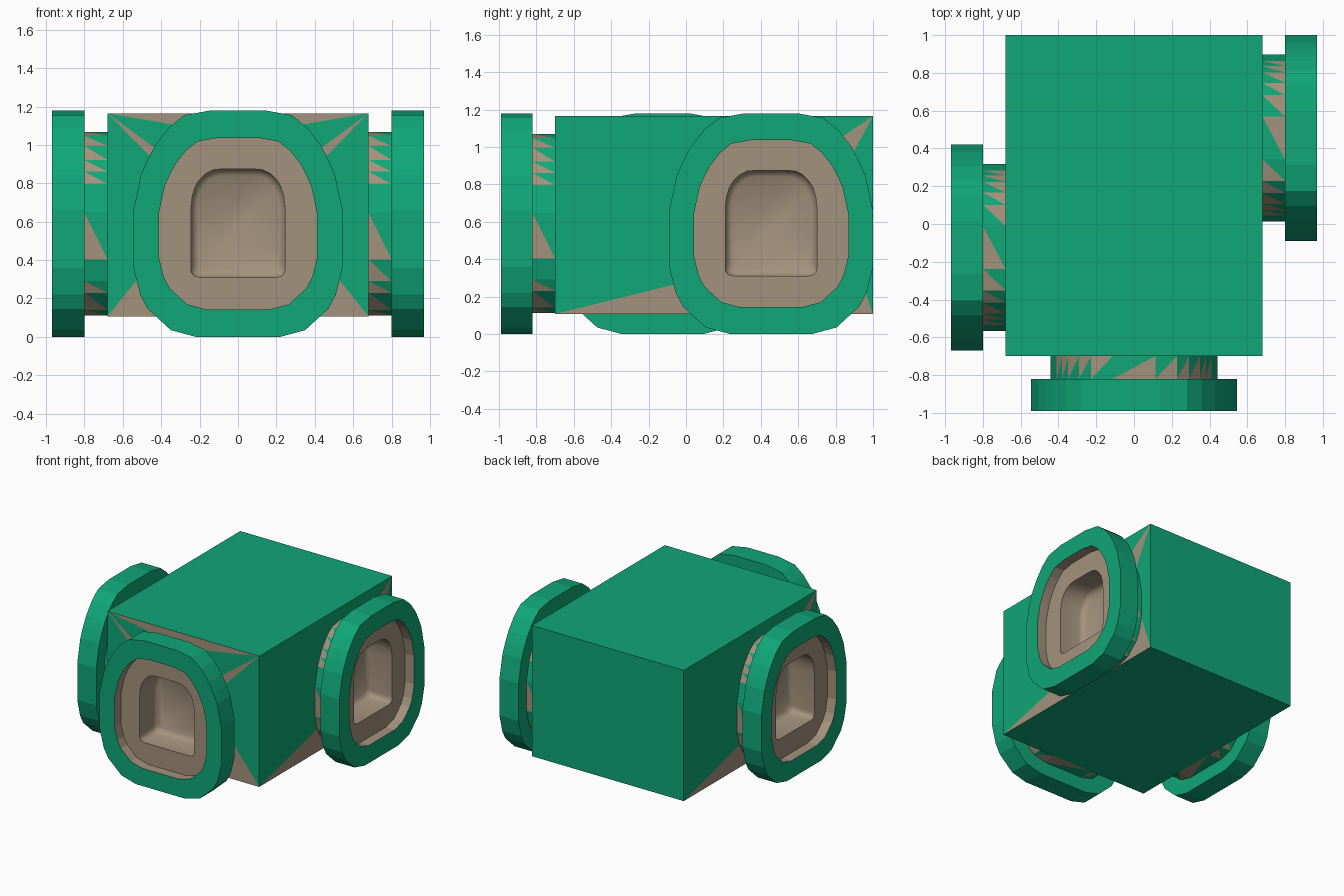
import bpy, bmesh, math
from mathutils import Matrix, Vector

cube = bpy.data.objects.get("Cube")
if cube:
    bpy.data.objects.remove(cube, do_unlink=True)


def material(name, rgb):
    m = bpy.data.materials.new(name)
    m.use_nodes = True
    m.diffuse_color = (*rgb, 1)
    m.node_tree.nodes["Principled BSDF"].inputs["Base Color"].default_value = (*rgb, 1)
    return m


MATERIALS = [material("green", (0.005, 0.385, 0.185)),
             material("beige", (0.37, 0.29, 0.205))]
GREEN, BEIGE = 0, 1
MID = 0.59                     # height of the port centres
BOTTOM, TOP = 0.107, 1.165     # body heights
HALF_X, FRONT, BACK = 0.68, -0.70, 1.0

# Right halves of the flange outline and the pocket outline, bottom to top
FLANGE = [(.22, 0), (.35, .035), (.47, .145), (.51, .22), (.545, .36), (.545, .66),
          (.505, .845), (.47, .925), (.43, 1.0), (.36, 1.09), (.28, 1.155), (.14, 1.18)]
POCKET = [(.20, .31), (.23, .318), (.243, .335), (.245, .36), (.245, .45), (.245, .67),
          (.238, .735), (.222, .785), (.2, .82), (.17, .85), (.13, .87), (.08, .875)]
HALF = len(FLANGE)


def outline(half, scale=1):
    pts = half + [(-u, z) for u, z in reversed(half)]
    return [(u * scale, MID + (z - MID) * scale) for u, z in pts]


def finish(bm, name):
    bmesh.ops.remove_doubles(bm, verts=bm.verts, dist=1e-5)
    bmesh.ops.recalc_face_normals(bm, faces=bm.faces)
    mesh = bpy.data.meshes.new(name)
    bm.to_mesh(mesh)
    bm.free()
    for m in MATERIALS:
        mesh.materials.append(m)
    obj = bpy.data.objects.new(name, mesh)
    bpy.context.collection.objects.link(obj)


def face(bm, verts, colour, smooth=False):
    f = bm.faces.new(verts)
    f.material_index = colour
    f.smooth = smooth


def build_port(name, turn, offset, wall):
    """Neck, flange, recess and pocket lofted outward from the wall."""
    bm = bmesh.new()
    rot = Matrix.Rotation(turn, 3, 'Z')

    def ring(pts, depth):
        return [bm.verts.new(rot @ Vector((offset + u, -wall - depth, z))) for u, z in pts]

    def loft(a, b, colour, smooth=False):
        for i in range(len(a)):
            j = (i + 1) % len(a)
            face(bm, (a[i], a[j], b[j], b[i]), colour, smooth)

    neck, opening, hole = outline(FLANGE, .81), outline(FLANGE, .757), outline(POCKET)
    neck_in, neck_out = ring(neck, 0), ring(neck, .12)

    # Neck: split quads striped in two colours
    for i in range(2 * HALF):
        j = (i + 1) % (2 * HALF)
        plain = i in (3, 5, HALF + 5)
        left = i >= HALF
        face(bm, (neck_in[i], neck_in[j], neck_out[j]),
             BEIGE if left and not plain else GREEN)
        face(bm, (neck_in[i], neck_out[j], neck_out[i]),
             GREEN if left or plain else BEIGE)

    # Flange
    flange_in, flange_out = ring(outline(FLANGE), .12), ring(outline(FLANGE), .29)
    lip, floor = ring(opening, .29), ring(opening, .21)
    loft(neck_out, flange_in, GREEN)
    loft(flange_in, flange_out, GREEN)
    loft(flange_out, lip, GREEN)

    # Recess and rounded pocket
    rim, deep = ring(hole, .21), ring(hole, .03)
    loft(lip, floor, BEIGE)
    loft(floor, rim, BEIGE)
    loft(rim, deep, BEIGE, True)
    for scale, depth in ((.97, .01), (.88, -.01)):
        inner = ring([(u * scale, MID + (z - MID) * scale) for u, z in hole], depth)
        loft(deep, inner, BEIGE, True)
        deep = inner
    face(bm, deep, BEIGE, True)
    finish(bm, name)


def add_wall(bm, turn, offset, wall, left, right, side):
    """Wall around a neck, as fans of triangles from its corners."""
    rot = Matrix.Rotation(turn, 3, 'Z')

    def vert(u, z):
        return bm.verts.new(rot @ Vector((u, -wall, z)))

    p = [vert(offset + u, z) for u, z in outline(FLANGE, .81)]
    bl, br = vert(left, BOTTOM), vert(right, BOTTOM)
    tl, tr = vert(left, TOP), vert(right, TOP)
    last = 2 * HALF - 1
    wedge = (7, 8) if side else (7,)
    for i in range(HALF - 1):
        low = i < 5
        # right half, then its mirror
        colour = BEIGE if i < 4 or i in wedge else GREEN
        face(bm, (br if low else tr, p[i], p[i + 1]), colour)
        if side:
            colour = BEIGE if i < 3 else GREEN
        face(bm, (bl if low else tl, p[last - i - 1], p[last - i]), colour)
    face(bm, (br, tr, p[5]), GREEN)
    face(bm, (tl, bl, p[last - 5]), GREEN)
    top_colour = GREEN if side else BEIGE
    face(bm, (tr, tl, p[HALF - 1]), top_colour)
    face(bm, (tl, p[HALF], p[HALF - 1]), top_colour)
    face(bm, (bl, br, p[0]), BEIGE)
    face(bm, (bl, p[0], p[last]), BEIGE)


QUARTER = math.pi / 2
# name, turn, centre along the wall, wall distance, wall start and end
PORTS = [("front_port", 0, 0, -FRONT, -HALF_X, HALF_X),
         ("left_port", QUARTER, .455, HALF_X, FRONT, BACK),
         ("right_port", -QUARTER, .125, HALF_X, -BACK, -FRONT)]

# Body: plain top, bottom and back, with three walls opened for the ports
body = bmesh.new()
for z in (BOTTOM, TOP):
    face(body, [body.verts.new((x, y, z)) for x, y in
                ((-HALF_X, FRONT), (HALF_X, FRONT), (HALF_X, BACK), (-HALF_X, BACK))], GREEN)
face(body, [body.verts.new((x, BACK, z)) for x, z in
            ((-HALF_X, BOTTOM), (HALF_X, BOTTOM), (HALF_X, TOP), (-HALF_X, TOP))], GREEN)
for name, turn, offset, wall, left, right in PORTS:
    add_wall(body, turn, offset, wall, left, right, turn != 0)
    build_port(name, turn, offset, wall)
finish(body, "body")
